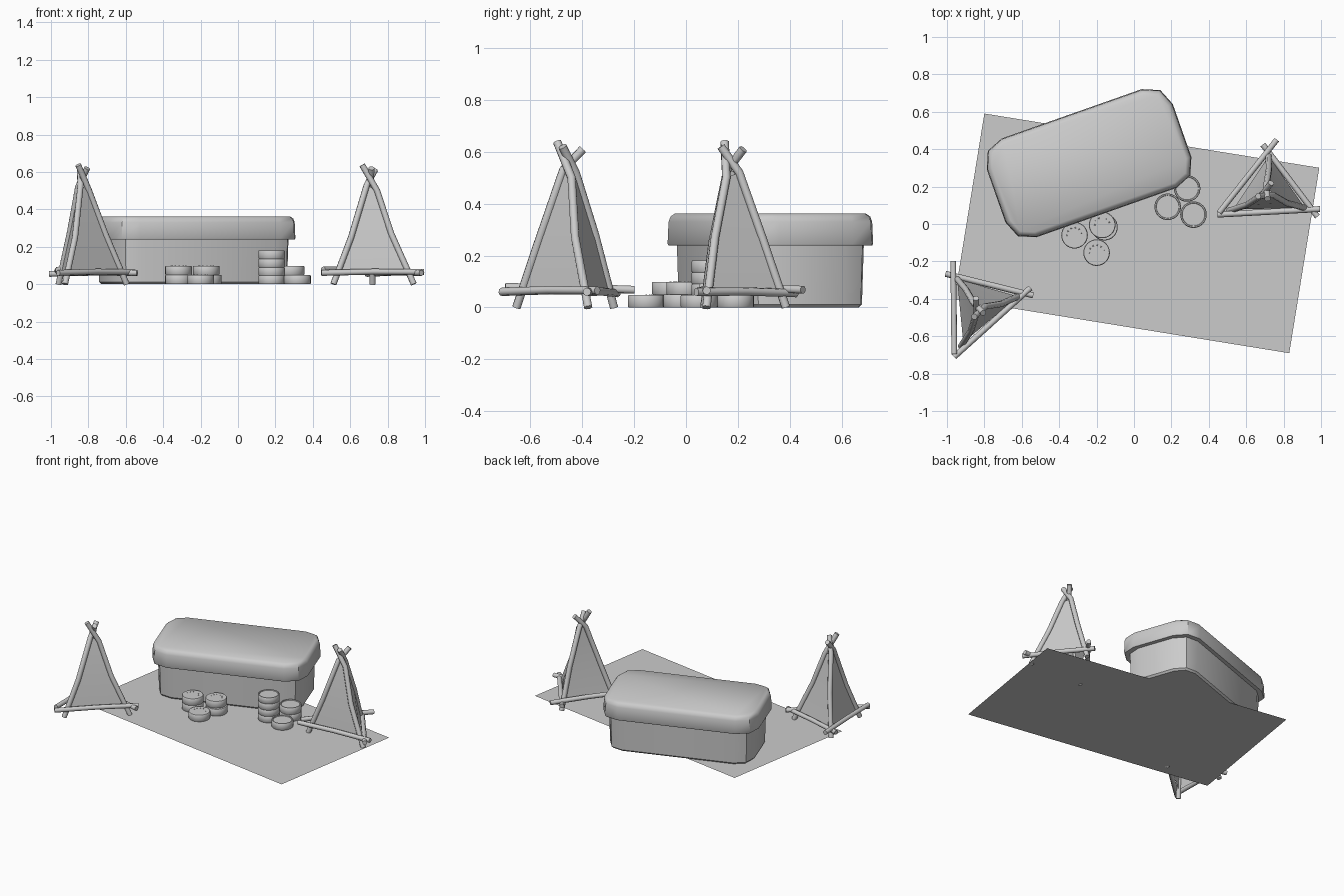
import bpy, bmesh, math
from mathutils import Matrix, Vector

cube = bpy.data.objects.get("Cube")
if cube:
    bpy.data.objects.remove(cube, do_unlink=True)

GREY = (0.6, 0.6, 0.6, 1)
mat = bpy.data.materials.new("plain grey")
mat.use_nodes = True
mat.diffuse_color = GREY
mat.node_tree.nodes["Principled BSDF"].inputs["Base Color"].default_value = GREY


def finish(name, bm, matrix, angle=40):
    bmesh.ops.recalc_face_normals(bm, faces=bm.faces)
    mesh = bpy.data.meshes.new(name)
    bm.to_mesh(mesh)
    bm.free()
    mesh.materials.append(mat)
    ob = bpy.data.objects.new(name, mesh)
    bpy.context.collection.objects.link(ob)
    ob.matrix_world = matrix
    bpy.ops.object.select_all(action='DESELECT')
    ob.select_set(True)
    bpy.context.view_layer.objects.active = ob
    bpy.ops.object.shade_smooth_by_angle(angle=math.radians(angle))
    return ob


def place(x, y, degrees):
    return Matrix.Translation((x, y, 0)) @ Matrix.Rotation(math.radians(degrees), 4, 'Z')


def loft(bm, rings, cap=True):
    loops = [[bm.verts.new(p) for p in ring] for ring in rings]
    n = len(loops[0])
    for a, b in zip(loops, loops[1:]):
        for i in range(n):
            j = (i + 1) % n
            bm.faces.new((a[i], a[j], b[j], b[i]))
    if cap:
        bm.faces.new(loops[0])
        bm.faces.new(loops[-1])


def rounded_ring(hx, hy, radius, z, steps=2):
    ring = []
    for k, (sx, sy) in enumerate(((1, 1), (-1, 1), (-1, -1), (1, -1))):
        for s in range(steps + 1):
            a = math.pi / 2 * (k + s / steps)
            ring.append((sx * (hx - radius) + radius * math.cos(a),
                         sy * (hy - radius) + radius * math.sin(a), z))
    return ring


def tub(name, hx, hy, radius, profile, matrix):
    # profile: pairs of inset and height
    bm = bmesh.new()
    loft(bm, [rounded_ring(hx - d, hy - d, radius - d, z) for d, z in profile])
    return finish(name, bm, matrix)


def tube(name, points, radius, matrix, sides=8):
    pts = [Vector(p) for p in points]
    rings = []
    for i, p in enumerate(pts):
        t = (pts[min(i + 1, len(pts) - 1)] - pts[max(i - 1, 0)]).normalized()
        u = t.cross(Vector((0.3, 1, 0.1))).normalized()
        v = t.cross(u)
        rings.append([p + radius * (u * math.cos(a) + v * math.sin(a))
                      for a in (2 * math.pi * k / sides for k in range(sides))])
    bm = bmesh.new()
    loft(bm, rings)
    return finish(name, bm, matrix, 50)


# Ground mat
bm = bmesh.new()
bmesh.ops.create_grid(bm, x_segments=1, y_segments=1, size=1)
bmesh.ops.scale(bm, vec=(0.907, 0.502, 1), verts=bm.verts)
finish("ground_mat", bm, place(0.015, -0.05, -9.2))

# Lidded box
box = place(-0.24, 0.325, 19.4)
tub("box_body", 0.495, 0.25, 0.12, [(0.02, 0), (0.008, 0.012), (0, 0.25)], box)
tub("box_lid", 0.527, 0.28, 0.13,
    [(0.03, 0.238), (0.004, 0.238), (0, 0.245), (0.004, 0.33), (0.012, 0.35), (0.03, 0.362)], box)


# Stacked discs
def disc(name, x, y, z, height, radius=0.071, rim=False, dots=False):
    inner = radius - 0.009
    profile = [(radius - 0.003, 0), (radius, 0.004), (radius, height - 0.004), (radius - 0.003, height)]
    if rim:
        profile += [(inner, height), (inner - 0.002, height - 0.005)]
    bm = bmesh.new()
    loft(bm, [[(r * math.cos(a), r * math.sin(a), h)
               for a in (2 * math.pi * k / 32 for k in range(32))] for r, h in profile])
    if dots:
        for k in range(6):
            a = math.radians(20 + 32 * k)
            spot = Matrix.Translation((0.04 * math.cos(a), 0.04 * math.sin(a), height + 0.001))
            bmesh.ops.create_cone(bm, cap_ends=True, segments=8, radius1=0.004,
                                  radius2=0.003, depth=0.003, matrix=spot)
    finish(name, bm, Matrix.Translation((x, y, z)))


STACKS = [("rimmed", 0.18, 0.092, 4, 0.045), ("rimmed", 0.284, 0.19, 2, 0.049),
          ("rimmed", 0.318, 0.05, 1, 0.048), ("dotted", -0.318, -0.06, 2, 0.049),
          ("dotted", -0.17, -0.005, 2, 0.049), ("dotted", -0.2, -0.153, 1, 0.048)]
for n, (kind, x, y, count, h) in enumerate(STACKS):
    for level in range(count):
        # the lower disc of one pair sits a little off centre
        shift = 0.012 if n == 4 and level == 0 else 0
        disc(f"{kind}_disc_{n}_{level}", x + shift, y - shift, level * h, h,
             rim=kind == "rimmed", dots=kind == "dotted" and level == count - 1)

# Tents: three bent poles, three base sticks and cloth between the poles
POLES = [
    [(-0.215, 0, 0), (-0.12, 0.03, 0.25), (-0.035, 0.085, 0.53), (0.01, 0.145, 0.61)],
    [(0.215, 0, 0), (0.095, 0.035, 0.27), (0.02, 0.08, 0.5), (-0.06, 0.075, 0.637)],
    [(0, 0.31, 0), (0, 0.215, 0.28), (-0.015, 0.13, 0.52), (-0.01, 0.06, 0.62)],
]
STICKS = [
    [(-0.28, -0.02, 0.06), (0.27, 0, 0.065)],
    [(-0.27, -0.01, 0.078), (0.045, 0.375, 0.068)],
    [(-0.03, 0.35, 0.055), (0.255, -0.04, 0.06)],
]


def tent(side, matrix):
    for n, path in enumerate(POLES):
        tube(f"{side}_tent_pole_{n}", path, 0.017, matrix)
    for n, (a, b) in enumerate(STICKS):
        bend = (Vector(a) + Vector(b)) / 2 + Vector((0, 0, 0.004))
        tube(f"{side}_tent_stick_{n}", [a, bend, b], 0.016, matrix)
    bm = bmesh.new()
    rings = []
    for level in range(3):
        ring = []
        for path in POLES:
            p = Vector(path[level])
            if level == 0:
                p = p.lerp(Vector(path[1]), 0.22)
            ring.append(p)
        rings.append(ring)
    loft(bm, rings, cap=False)
    finish(f"{side}_tent_cloth", bm, matrix, 30)


tent("left", place(0.725, 0.075, 1))
tent("right", place(-0.76, -0.515, 40))
